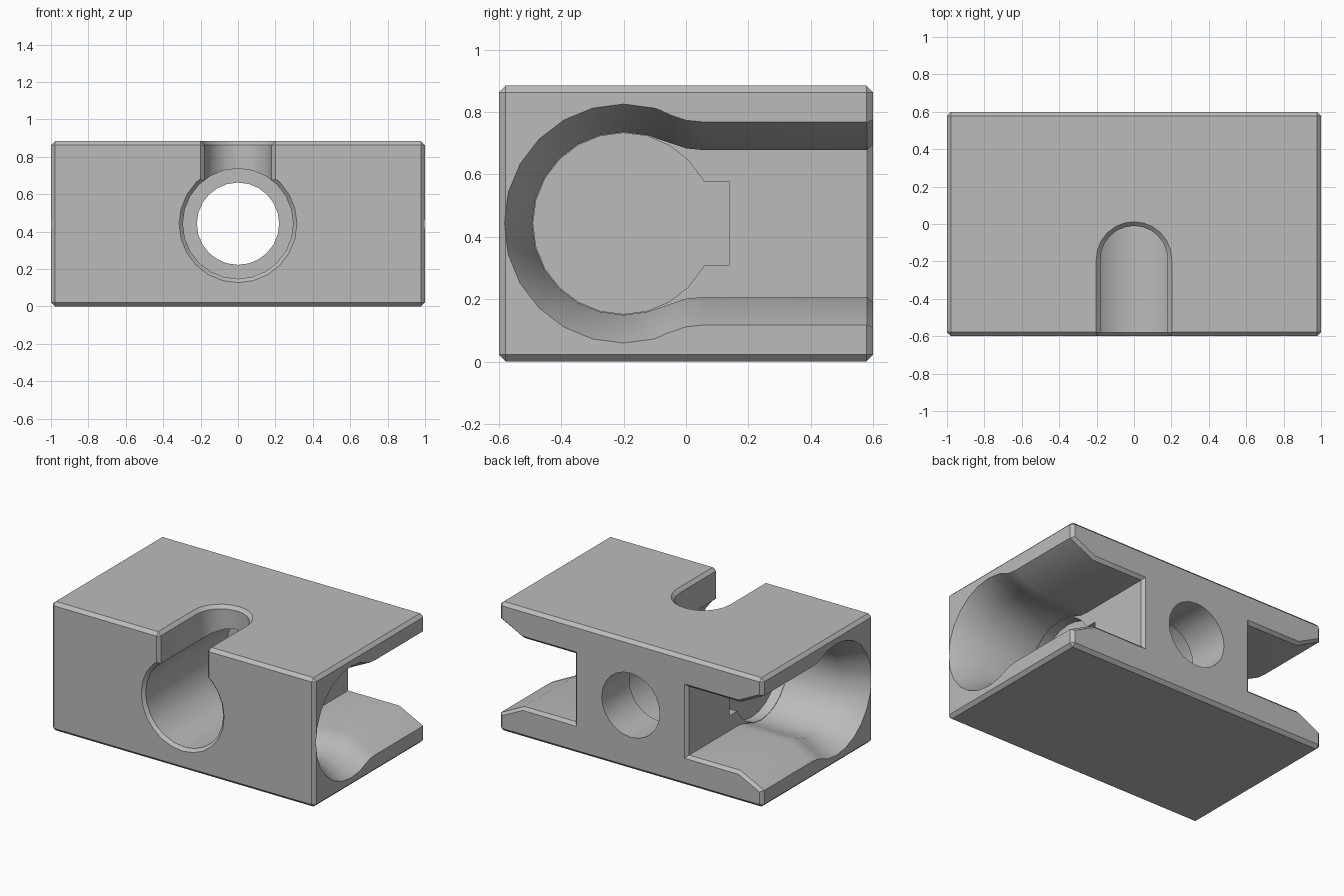
import bpy, bmesh
from math import sin, cos, radians, pi

default = bpy.data.objects.get("Cube")
if default:
    bpy.data.objects.remove(default, do_unlink=True)

HEIGHT, MID, CH = 0.885, 0.4425, 0.022

grey = bpy.data.materials.new("plain grey")
grey.use_nodes = True
colour = (0.5, 0.5, 0.5, 1)
grey.diffuse_color = colour
grey.node_tree.nodes["Principled BSDF"].inputs["Base Color"].default_value = colour


def to_object(name, bm):
    bmesh.ops.recalc_face_normals(bm, faces=bm.faces)
    mesh = bpy.data.meshes.new(name)
    bm.to_mesh(mesh)
    bm.free()
    mesh.materials.append(grey)
    obj = bpy.data.objects.new(name, mesh)
    bpy.context.collection.objects.link(obj)
    return obj


def loft(name, rings, split_ends=False):
    """Closed solid through equal-sized rings of points."""
    bm = bmesh.new()
    loops = [[bm.verts.new(p) for p in ring] for ring in rings]
    for a, b in zip(loops, loops[1:]):
        for i in range(len(a)):
            j = (i + 1) % len(a)
            bm.faces.new((a[i], a[j], b[j], b[i]))
    for end in (loops[0], loops[-1]):
        if split_ends:  # first and last point form the flared lip
            bm.faces.new(end[1:-1])
            bm.faces.new((end[0], end[1], end[-2], end[-1]))
        else:
            bm.faces.new(end)
    return to_object(name, bm)


def cut(target, cutter):
    mod = target.modifiers.new("cut", 'BOOLEAN')
    mod.operation, mod.solver, mod.object = 'DIFFERENCE', 'EXACT', cutter
    bpy.context.view_layer.objects.active = target
    bpy.ops.object.modifier_apply(modifier=mod.name)
    bpy.data.objects.remove(cutter, do_unlink=True)


def keyhole(x, off, sx, lip=0.0):
    """Round pocket running into a slot that opens at the back."""
    neck = [(0.62, 0.275), (0.58, 0.235), (0.06, 0.235), (0.0, 0.241), (-0.05, 0.258)]
    upper = [(y, h + off) for y, h in neck]
    r = 0.293 + off
    arc = [(-0.2 + r * cos(radians(a)), r * sin(radians(a))) for a in range(75, 286, 15)]
    pts = upper + arc + [(y, -h) for y, h in reversed(upper)]
    return [(sx * (x - (lip if y > 0.6 else 0)), y, MID + h) for y, h in pts]


def slot(z, off):
    """U shape, open and flared at the front."""
    r = 0.18 + off
    arc = [(r * cos(pi * i / 12), -0.19 + r * sin(pi * i / 12)) for i in range(13)]
    pts = [(r + 0.04, -0.62), (r, -0.58)] + arc + [(-r, -0.58), (-r - 0.04, -0.62)]
    return [(x, y, z) for x, y in pts]


def circle(y, r, n=24):
    return [(r * sin(2 * pi * i / n), y, MID + r * cos(2 * pi * i / n)) for i in range(n)]


# Chamfered block
bm = bmesh.new()
bmesh.ops.create_cube(bm, size=1)
for v in bm.verts:
    v.co = (v.co.x * 2, v.co.y * 1.2, (v.co.z + 0.5) * HEIGHT)
bmesh.ops.bevel(bm, geom=bm.edges[:], offset=CH, segments=1, affect='EDGES')
block = to_object("connector_block", bm)

# Flared side pockets, each with a shallow keyed recess in its floor
for sx in (1, -1):
    rings = [keyhole(0.43, 0, sx, 0.04), keyhole(0.82, 0, sx), keyhole(1.04, 0.11, sx)]
    cut(block, loft("side_pocket_cutter", rings, True))
    arc = [(-0.2 + 0.29 * cos(radians(a)), 0.29 * sin(radians(a))) for a in range(30, 331, 15)]
    key = [(0.14, 0.1325), (0.06, 0.1325)] + arc + [(0.06, -0.1325), (0.14, -0.1325)]
    rings = [[(sx * x, y, MID + h) for y, h in key] for x in (0.36, 0.5)]
    cut(block, loft("recess_cutter", rings))

# Stepped bore from front to back
steps = [(-0.62, 0.335), (-0.58, 0.295), (0.3, 0.295), (0.3, 0.22), (0.62, 0.22)]
cut(block, loft("bore_cutter", [circle(y, r) for y, r in steps]))

# Open slot from the top into the bore
top = HEIGHT - CH
cut(block, loft("top_slot_cutter", [slot(MID, 0), slot(top, 0), slot(top + 0.04, 0.04)]))

# Smooth curves, sharp corners
bpy.ops.object.select_all(action='DESELECT')
block.select_set(True)
bpy.context.view_layer.objects.active = block
bpy.ops.object.shade_smooth_by_angle(angle=radians(30))
